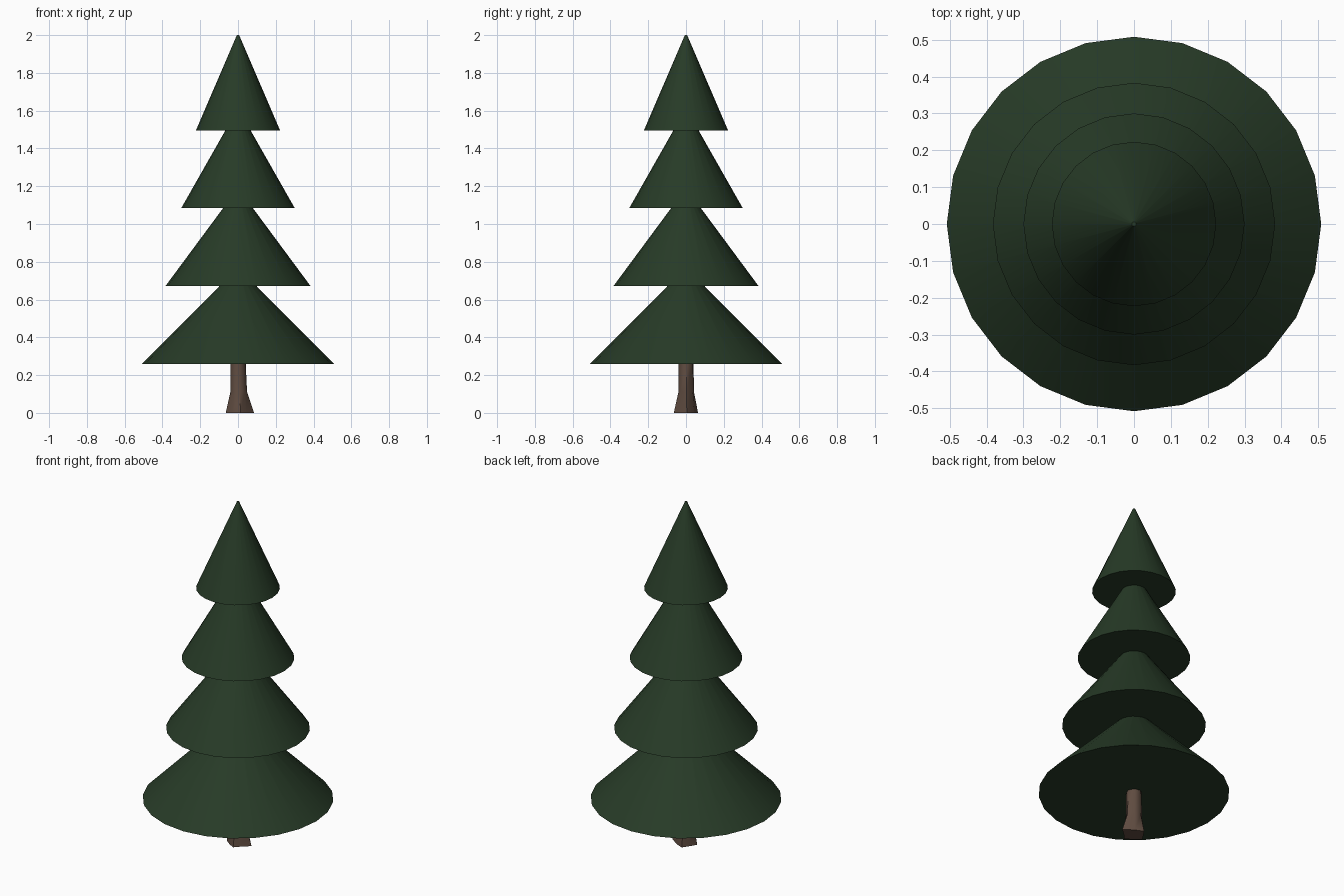
import bpy, bmesh, math

if "Cube" in bpy.data.objects:
    bpy.data.objects.remove(bpy.data.objects["Cube"])


def material(name, rgb):
    m = bpy.data.materials.new(name)
    m.diffuse_color = (*rgb, 1)
    m.use_nodes = True
    m.node_tree.nodes["Principled BSDF"].inputs["Base Color"].default_value = m.diffuse_color
    return m


def loft(name, rings, mat, angle):
    """Skin a stack of equal-length rings, cap both ends, shade by angle."""
    bm = bmesh.new()
    loops = [[bm.verts.new(p) for p in ring] for ring in rings]
    n = len(loops[0])
    for a, b in zip(loops, loops[1:]):
        for i in range(n):
            j = (i + 1) % n
            bm.faces.new((a[i], a[j], b[j], b[i]))
    bm.faces.new(loops[0][::-1])
    bm.faces.new(loops[-1])
    bmesh.ops.recalc_face_normals(bm, faces=bm.faces[:])
    me = bpy.data.meshes.new(name)
    bm.to_mesh(me)
    bm.free()
    me.materials.append(mat)
    ob = bpy.data.objects.new(name, me)
    bpy.context.collection.objects.link(ob)
    bpy.ops.object.select_all(action='DESELECT')
    ob.select_set(True)
    bpy.context.view_layer.objects.active = ob
    bpy.ops.object.shade_smooth_by_angle(angle=math.radians(angle))
    return ob


def circle(r, z, n, angles=None):
    angles = angles or [math.tau * i / n for i in range(n)]
    return [(r * math.cos(a), r * math.sin(a), z) for a in angles]


green = material("dark_green", (0.020, 0.043, 0.020))
brown = material("bark_brown", (0.115, 0.072, 0.052))

# Foliage tiers: bottom radius, bottom z, top radius, top z
tiers = [
    (0.508, 0.26, 0.03, 0.74),
    (0.383, 0.673, 0.03, 1.15),
    (0.300, 1.085, 0.03, 1.56),
    (0.223, 1.495, 0.006, 2.00),
]
for k, (r0, z0, r1, z1) in enumerate(tiers):
    loft(f"foliage_tier_{k + 1}", [circle(r0, z0, 24), circle(r1, z1, 24)], green, 30)

# Trunk: eight-sided shaft flaring into four uneven root corners
roots = [(3, 0.085), (54, 0.054), (105, 0.066), (147, 0.050),
         (190, 0.066), (236, 0.050), (282, 0.066), (322, 0.054)]
angs = [math.radians(a) for a, _ in roots]
base = [(r * math.cos(a), r * math.sin(a), 0) for a, (_, r) in zip(angs, roots)]
mid = [(r * math.cos(a), r * math.sin(a), 0.11)
       for a, r in zip(angs, [0.048, 0.044, 0.044, 0.042, 0.041, 0.041, 0.041, 0.044])]
loft("trunk", [base, mid, circle(0.041, 0.26, 8, angs), circle(0.036, 0.5, 8, angs)], brown, 50)
